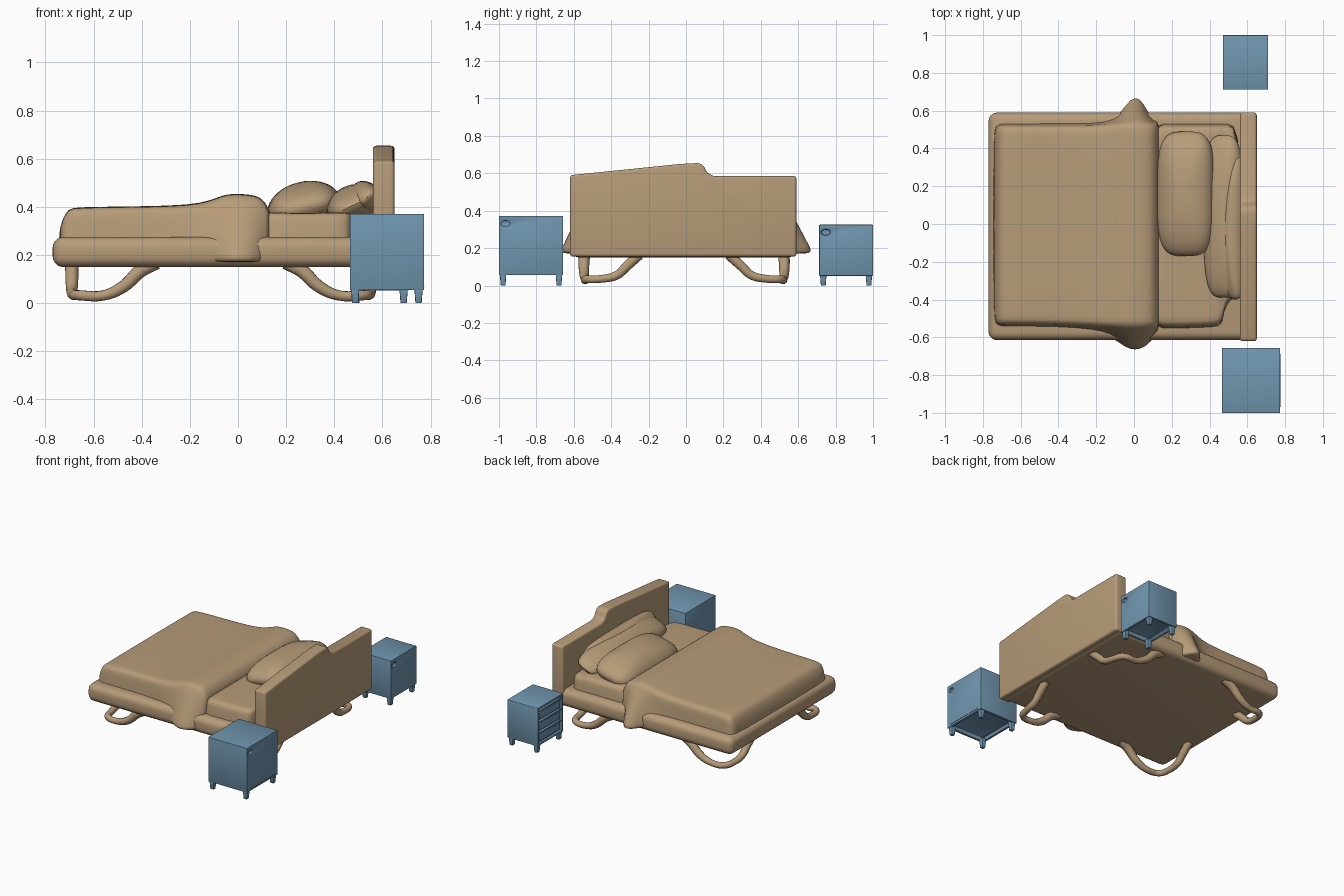
import bpy, bmesh, math
from mathutils import Vector, Matrix

if "Cube" in bpy.data.objects:
    bpy.data.objects.remove(bpy.data.objects["Cube"])


def material(name, rgb):
    m = bpy.data.materials.new(name)
    m.diffuse_color = (*rgb, 1)
    m.use_nodes = True
    m.node_tree.nodes["Principled BSDF"].inputs["Base Color"].default_value = m.diffuse_color
    return m


TAN = material("tan", (0.47, 0.33, 0.19))
BLUE = material("blue", (0.16, 0.30, 0.42))


def add(name, bm, mat, bevel=0, segs=3, subsurf=0):
    bmesh.ops.recalc_face_normals(bm, faces=bm.faces)
    me = bpy.data.meshes.new(name)
    bm.to_mesh(me)
    bm.free()
    ob = bpy.data.objects.new(name, me)
    bpy.context.collection.objects.link(ob)
    me.materials.append(mat)
    if bevel:
        b = ob.modifiers.new("bevel", 'BEVEL')
        b.width, b.segments = bevel, segs
    if subsurf:
        s = ob.modifiers.new("subsurf", 'SUBSURF')
        s.levels = s.render_levels = subsurf
    return ob


def box_bm(lo, hi):
    lo, hi = Vector(lo), Vector(hi)
    bm = bmesh.new()
    bmesh.ops.create_cube(bm, size=1, matrix=Matrix.Translation((lo + hi) / 2)
                          @ Matrix.Diagonal((*(hi - lo), 1)))
    return bm


def box(name, lo, hi, mat, bevel=0, segs=3):
    return add(name, box_bm(lo, hi), mat, bevel, segs)


def rounded(pts, r, n=5):
    """Round the corners of a polygon given as 2D points."""
    out, pts = [], [Vector(p) for p in pts]
    for i, p in enumerate(pts):
        a, c = pts[i - 1], pts[(i + 1) % len(pts)]
        s = p + (a - p).normalized() * r
        e = p + (c - p).normalized() * r
        for k in range(n):
            t = k / (n - 1)
            out.append(s * (1 - t) ** 2 + p * 2 * t * (1 - t) + e * t * t)
    return out


def loft(name, stations, inset, mat):
    """Skin rounded cross-sections (x, y0, y1, top z) along x."""
    bm = bmesh.new()
    rings = []
    for x, y0, y1, z in stations:
        top0, top1 = max(y0 + inset, -0.54), min(y1 - inset, 0.53)
        prof = rounded([(y0, .17), (y1, .17), (top1, z), (top0, z)], .045)
        rings.append([bm.verts.new((x, p.x, p.y)) for p in prof])
    for a, b in zip(rings, rings[1:]):
        for i in range(len(a)):
            bm.faces.new((a[i - 1], a[i], b[i], b[i - 1]))
    bm.faces.new(rings[0])
    bm.faces.new(rings[-1])
    return add(name, bm, mat, subsurf=1)


def pillow(name, loc, half, rot, mat, e=0.55):
    """Squashed super-ellipsoid cushion."""
    bm = bmesh.new()
    bmesh.ops.create_uvsphere(bm, u_segments=40, v_segments=20, radius=1)
    pw = lambda v, k: math.copysign(abs(v) ** k, v)
    for v in bm.verts:
        h = math.hypot(v.co.x, v.co.y)
        if h > 1e-5:
            c, s = v.co.x / h, v.co.y / h
            v.co.x, v.co.y = pw(c, e) * h, pw(s, e) * h
    m = Matrix.Translation(loc) @ Matrix.Rotation(rot, 4, 'Y') @ Matrix.Diagonal((*half, 1))
    bmesh.ops.transform(bm, matrix=m, verts=bm.verts)
    return add(name, bm, mat)


# Bed base
box("bed_base", (-.77, -.615, .15), (.63, .59, .275), TAN, .045, 5)

# Blanket with the bulging turned-down fold near x = 0
loft("blanket", [(-.745, -.52, .51, .29), (-.73, -.54, .53, .35), (-.705, -.55, .54, .393),
                 (-.67, -.55, .54, .40), (-.4, -.55, .54, .402), (-.2, -.57, .54, .408),
                 (-.12, -.61, .56, .425), (-.06, -.655, .61, .45), (-.02, -.68, .68, .455),
                 (.03, -.68, .69, .453), (.07, -.655, .61, .448), (.10, -.62, .56, .435),
                 (.125, -.59, .55, .40), (.135, -.56, .54, .37)], .02, TAN)

# Sheeted mattress, cut back at one head corner
loft("mattress", [(.05, -.56, .54, .38), (.15, -.565, .54, .378), (.3, -.56, .54, .375),
                  (.43, -.555, .54, .38), (.46, -.545, .54, .375), (.475, -.50, .54, .37),
                  (.485, -.42, .54, .37), (.57, -.40, .54, .37)], .02, TAN)

# Pillows
pillow("front_pillow", (.275, .16, .40), (.155, .33, .105), math.radians(-14), TAN)
pillow("back_pillow", (.475, .04, .405), (.11, .43, .085), math.radians(-25), TAN)
pillow("pillow_corner", (.535, -.02, .44), (.06, .38, .075), math.radians(-45), TAN)

# Headboard with a stepped, sloping top
bm = bmesh.new()
prof = [(-.62, .155), (.59, .155), (.59, .585), (.15, .585), (.115, .60),
        (.095, .64), (.07, .655), (-.03, .65), (-.62, .59)]
f = bm.faces.new([bm.verts.new((.56, y, z)) for y, z in prof])
ext = bmesh.ops.extrude_face_region(bm, geom=[f])["geom"]
for v in ext:
    if isinstance(v, bmesh.types.BMVert):
        v.co.x = .65
add("headboard", bm, TAN, .022, 4)

# Bent-tube legs, one at each corner
path = [(.27, .53, .17, 1.3), (.335, .535, .135, 1.25), (.405, .535, .07, 1.1), (.49, .53, .032, .9),
        (.59, .515, .033, .9), (.615, .44, .036, .9), (.62, .36, .055, 1), (.62, .31, .10, 1.1),
        (.62, .24, .165, 1.2)]
for sx, xn in ((-1, "foot"), (1, "head")):
    for sy, yn in ((-1, "front"), (1, "back")):
        cu = bpy.data.curves.new(f"{xn}_{yn}_leg", 'CURVE')
        cu.dimensions = '3D'
        cu.bevel_depth, cu.bevel_resolution, cu.resolution_u = .024, 3, 5
        cu.use_fill_caps = True
        sp = cu.splines.new('BEZIER')
        sp.bezier_points.add(len(path) - 1)
        for bp, (x, y, z, r) in zip(sp.bezier_points, path):
            bp.co = (-.07 + sx * x, -.01 + sy * y, z)
            bp.radius = r
            bp.handle_left_type = bp.handle_right_type = 'AUTO'
        cu.materials.append(TAN)
        ob = bpy.data.objects.new(cu.name, cu)
        bpy.context.collection.objects.link(ob)


def nightstand(tag, x0, x1, y0, y1, h, base):
    # Cabinet, recessed underneath and on the drawer side
    bm = box_bm((x0, y0, base), (x1, y1, h))
    for axis, rim, depth in (((0, 0, -1), .022, .03), ((-1, 0, 0), .02, .018)):
        f = max(bm.faces, key=lambda q: (q.normal.dot(Vector(axis)), q.calc_area()))
        n = f.normal.copy()
        bmesh.ops.inset_individual(bm, faces=[f], thickness=rim, depth=0)
        r = bmesh.ops.extrude_face_region(bm, geom=[f])["geom"]
        bmesh.ops.delete(bm, geom=[f], context='FACES_ONLY')
        bmesh.ops.translate(bm, vec=-n * depth, verts=[v for v in r if isinstance(v, bmesh.types.BMVert)])
        bm.normal_update()
    cab = add(f"{tag}_cabinet", bm, BLUE)
    # Small cable hole in the rear panel
    bm = bmesh.new()
    bmesh.ops.create_cone(bm, cap_ends=True, segments=20, radius1=.016, radius2=.016, depth=.03,
                          matrix=Matrix.Translation((x1, y0 + .035, h - .04))
                          @ Matrix.Diagonal((1, 1.5, 1, 1)) @ Matrix.Rotation(math.pi / 2, 4, 'Y'))
    cut = add(f"{tag}_hole_cutter", bm, BLUE)
    cut.hide_render = True
    cut.hide_set(True)
    b = cab.modifiers.new("hole", 'BOOLEAN')
    b.operation, b.object = 'DIFFERENCE', cut
    bv = cab.modifiers.new("bevel", 'BEVEL')
    bv.width, bv.segments = .004, 2
    # Three drawers with finger rails
    z0, step = base + .02, (h - base - .04) / 3
    for i in range(3):
        lo, hi = z0 + i * step + .005, z0 + (i + 1) * step - .005
        box(f"{tag}_drawer_{i + 1}", (x0 + .005, y0 + .026, lo), (x0 + .025, y1 - .026, hi - .018), BLUE, .003, 2)
        box(f"{tag}_drawer_rail_{i + 1}", (x0 + .001, y0 + .026, hi - .01), (x0 + .025, y1 - .026, hi), BLUE, .002, 2)
    # Tapered feet
    for sx, x in ((1, x0 + .004), (-1, x1 - .004)):
        for sy, y in ((1, y0 + .004), (-1, y1 - .004)):
            bm = box_bm((min(x, x + sx * .036), min(y, y + sy * .036), 0),
                        (max(x, x + sx * .036), max(y, y + sy * .036), base + .015))
            c = Vector((x + sx * .018, y + sy * .018, 0))
            for v in bm.verts:
                if v.co.z < .01:
                    v.co.x = c.x + (v.co.x - c.x) * .72
                    v.co.y = c.y + (v.co.y - c.y) * .72
            add(f"{tag}_foot", bm, BLUE, .004, 2)


nightstand("front_nightstand", .465, .772, -1.0, -.657, .371, .055)
nightstand("back_nightstand", .47, .71, .712, 1.0, .325, .052)

# Smooth shading with sharp edges kept
for ob in bpy.context.collection.objects:
    ob.select_set(not ob.hide_render)
bpy.context.view_layer.objects.active = bpy.data.objects["foot_front_leg"]
bpy.ops.object.convert(target='MESH')
bpy.ops.object.shade_smooth_by_angle(angle=math.radians(40))
